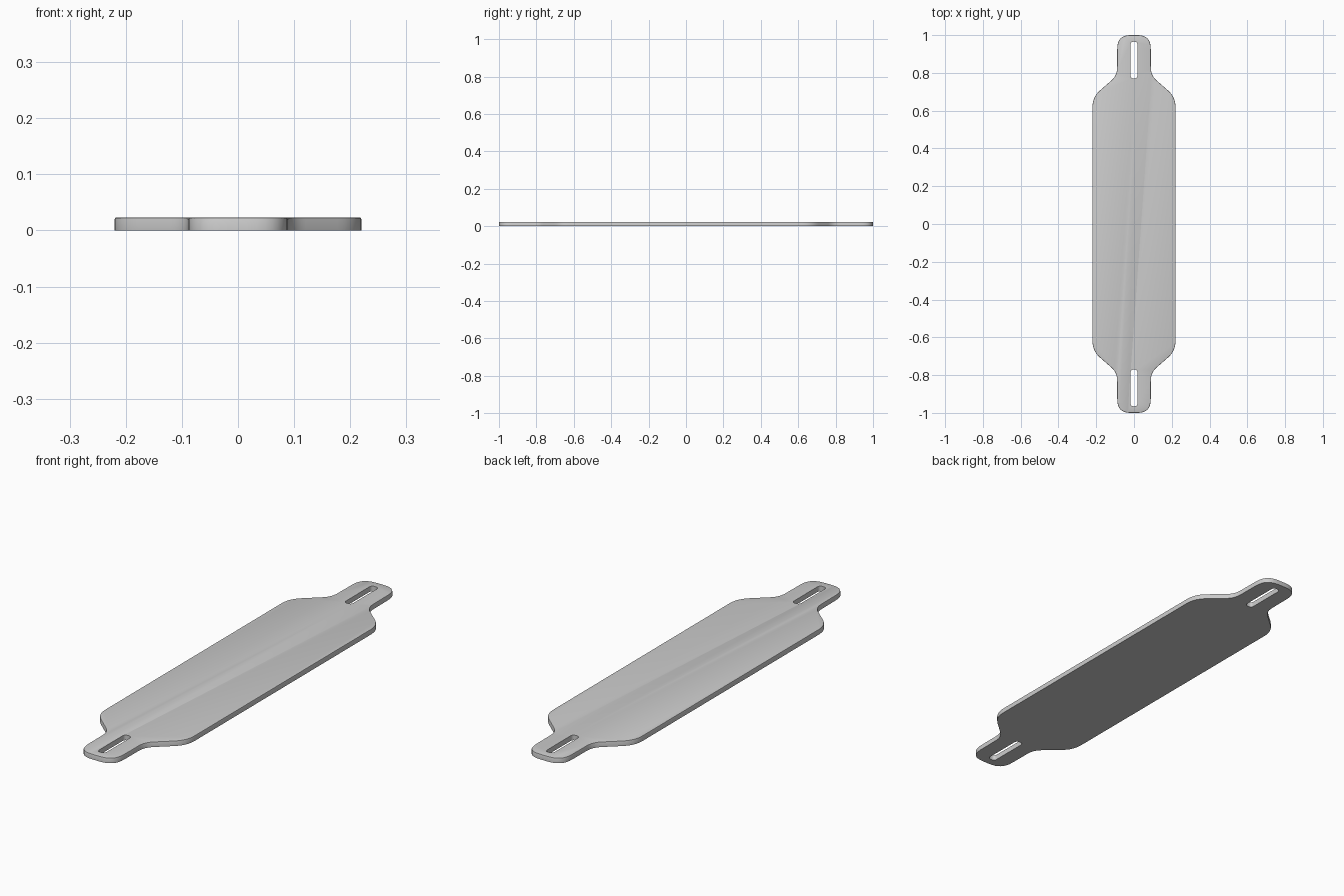
import bpy, bmesh
from mathutils import Vector

if "Cube" in bpy.data.objects:
    bpy.data.objects.remove(bpy.data.objects["Cube"])

H = 0.023


def rounded(corners, steps=8):
    """Closed outline from (x, y, trim) corners, each softened by a small curve."""
    out, n = [], len(corners)
    for i, (x, y, trim) in enumerate(corners):
        c = Vector((x, y))
        a = c + (Vector(corners[i - 1][:2]) - c).normalized() * trim
        b = c + (Vector(corners[(i + 1) % n][:2]) - c).normalized() * trim
        for k in range(steps + 1):
            t = k / steps
            w = 0.2 * t * (1 - t)  # slightly fuller than a parabola
            p = a * (1 - t) ** 2 + c * 2 * t * (1 - t) + b * t ** 2
            out.append(p + (c - p) * w)
    return out


def plate(name, outline, z0, z1, bevel=0.0):
    bm = bmesh.new()
    base = bm.faces.new([bm.verts.new((p.x, p.y, z0)) for p in outline])
    ext = bmesh.ops.extrude_face_region(bm, geom=[base], use_keep_orig=True)
    for v in ext["geom"]:
        if isinstance(v, bmesh.types.BMVert):
            v.co.z = z1
    bmesh.ops.recalc_face_normals(bm, faces=bm.faces)
    if bevel:
        top = [e for e in bm.edges if all(v.co.z > z1 - 1e-5 for v in e.verts)]
        bmesh.ops.bevel(bm, geom=top, offset=bevel, segments=2, profile=0.5, affect='EDGES')
    me = bpy.data.meshes.new(name)
    bm.to_mesh(me)
    bm.free()
    ob = bpy.data.objects.new(name, me)
    bpy.context.collection.objects.link(ob)
    return ob


# Deck: one quarter of the outline, mirrored to all four
quarter = [(0.22, 0.672, 0.055), (0.09, 0.786, 0.04), (0.088, 1.0, 0.072)]
right = [(x, -y, t) for x, y, t in reversed(quarter)] + quarter
full = right + [(-x, y, t) for x, y, t in reversed(right)]
deck = plate("board_deck", rounded(full), 0, H, 0.003)

# Long mounting slots through the nose and tail
for end, s in (("nose", -1), ("tail", 1)):
    slot = [(-0.018, s * 0.868 - 0.097, 0.0165), (0.018, s * 0.868 - 0.097, 0.0165),
            (0.018, s * 0.868 + 0.097, 0.0165), (-0.018, s * 0.868 + 0.097, 0.0165)]
    cutter = plate(end + "_slot_cutter", rounded(slot, 6), -0.05, 0.1)
    mod = deck.modifiers.new(end + "_slot", 'BOOLEAN')
    mod.operation = 'DIFFERENCE'
    mod.solver = 'EXACT'
    mod.object = cutter
    bpy.context.view_layer.objects.active = deck
    bpy.ops.object.modifier_apply(modifier=mod.name)
    bpy.data.objects.remove(cutter)

# Smooth the rounded sides, keep the rims crisp
deck.select_set(True)
bpy.context.view_layer.objects.active = deck
bpy.ops.object.shade_smooth_by_angle(angle=0.5)
